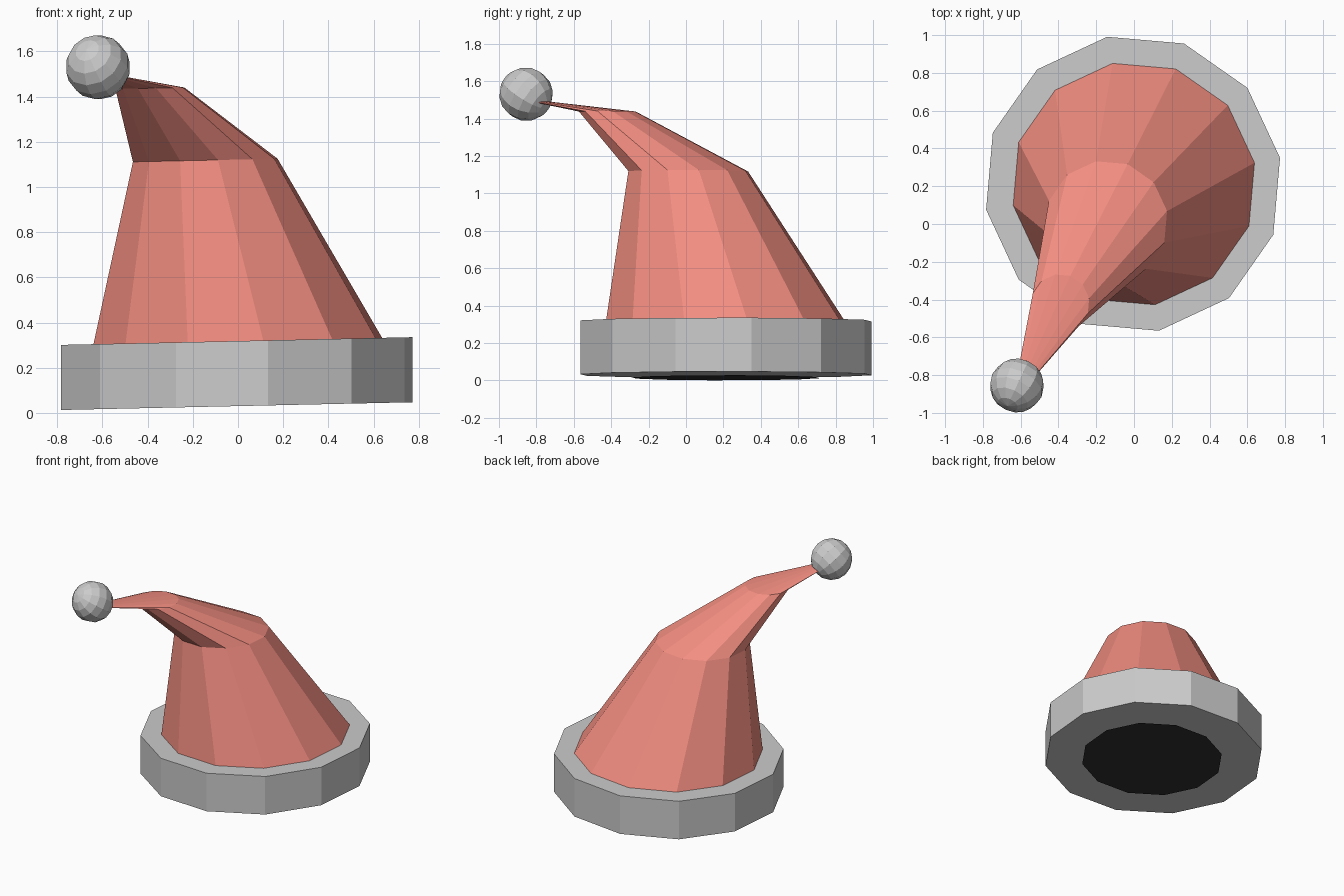
import bpy, bmesh
from math import sin, cos, tau, radians
from mathutils import Vector

if "Cube" in bpy.data.objects:
    bpy.data.objects.remove(bpy.data.objects["Cube"])

SIDES = 12
TURN = radians(10)
SLOPE = 0.022  # the whole hat leans slightly sideways


def material(name, rgb):
    m = bpy.data.materials.new(name)
    m.diffuse_color = (*rgb, 1)
    m.use_nodes = True
    m.node_tree.nodes["Principled BSDF"].inputs["Base Color"].default_value = m.diffuse_color
    return m


def loft(name, rings, caps=True, mat=None):
    """Skin a stack of 12-sided rings given as (x, y, z, radius, slope)."""
    bm = bmesh.new()
    loops = []
    for x, y, z, r, slope in rings:
        loop = []
        for i in range(SIDES):
            a = TURN + tau * i / SIDES
            px, py = r * cos(a), r * sin(a)
            loop.append(bm.verts.new((x + px, y + py, z + slope * px)))
        loops.append(loop)
    for low, high in zip(loops, loops[1:]):
        for i in range(SIDES):
            j = (i + 1) % SIDES
            bm.faces.new((low[i], low[j], high[j], high[i]))
    if caps:
        bm.faces.new(loops[0][::-1])
        if len(loops) > 1:
            bm.faces.new(loops[-1])
    me = bpy.data.meshes.new(name)
    bm.to_mesh(me)
    bm.free()
    ob = bpy.data.objects.new(name, me)
    bpy.context.collection.objects.link(ob)
    if mat:
        me.materials.append(mat)
    return ob


red = material("red_felt", (0.9, 0.27, 0.22))
dark = material("dark_lining", (0.03, 0.03, 0.03))

# Thick grey band around the base
loft("brim", [(-0.005, 0.213, 0.03, 0.79, SLOPE),
              (-0.005, 0.213, 0.318, 0.79, SLOPE)])

# Red cone that narrows and droops towards the front left
loft("hat_cone", [(0.006, 0.221, 0.28, 0.664, SLOPE),
                  (-0.145, 0.012, 1.118, 0.325, SLOPE),
                  (-0.39, -0.42, 1.437, 0.155, 0.02),
                  (-0.58, -0.81, 1.495, 0.04, 0)], mat=red)

# Dark opening just under the brim
loft("opening", [(0.01, 0.213, 0.014, 0.51, 0.027)], mat=dark)

# Faceted ball at the tip, its pole aimed along the drooping end
aim = Vector((-0.35, -0.75, 0.55)).to_track_quat('Z', 'Y').to_euler()
bpy.ops.mesh.primitive_uv_sphere_add(segments=12, ring_count=8, radius=0.144,
                                     location=(-0.62, -0.855, 1.53), rotation=aim)
bpy.context.object.name = "pompom"
